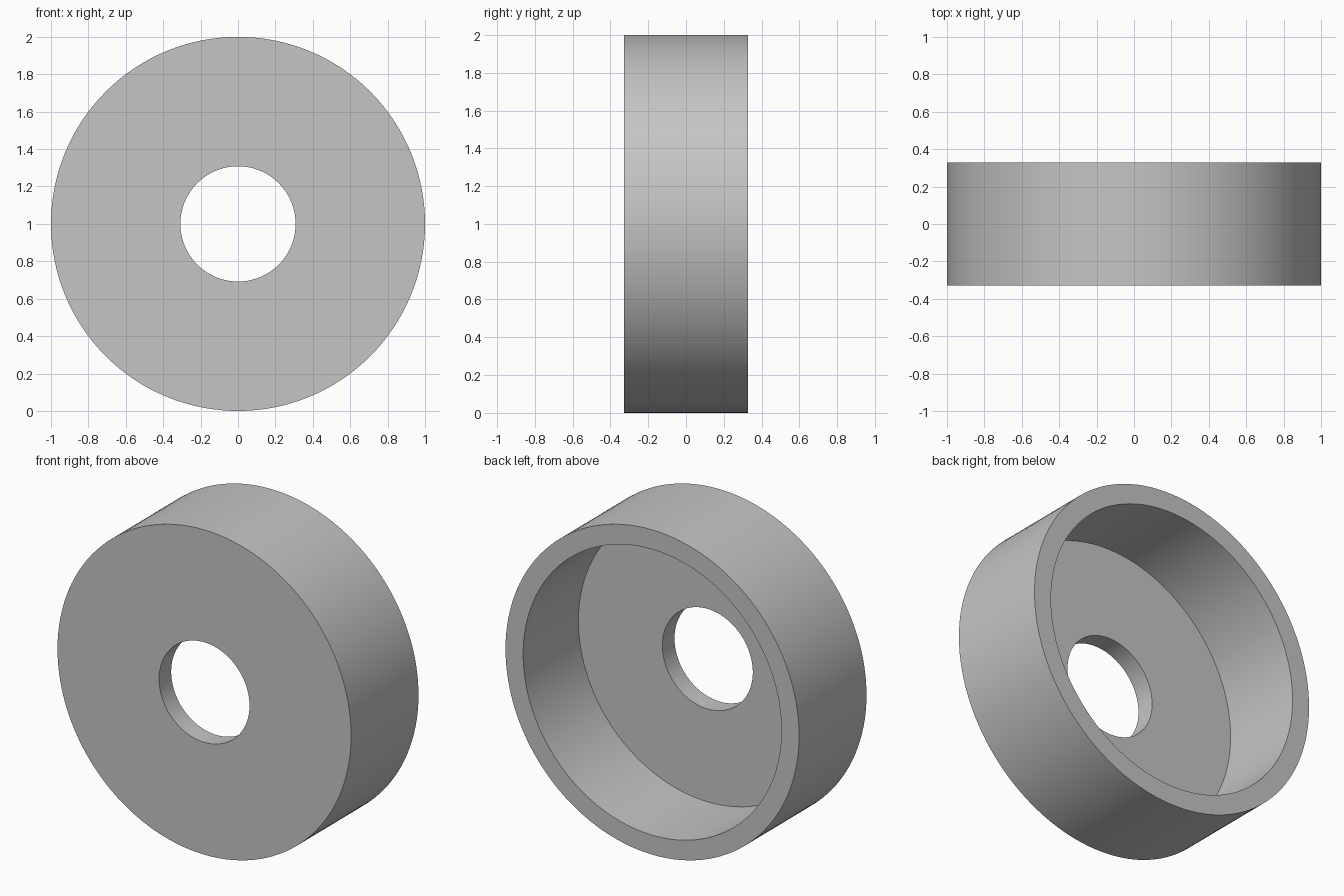
import bpy
import math
import bmesh
from mathutils import Matrix, Vector

cube = bpy.data.objects.get("Cube")
if cube:
    bpy.data.objects.remove(cube, do_unlink=True)

# Plain grey material
grey = bpy.data.materials.new("grey")
grey.use_nodes = True
colour = (0.56, 0.56, 0.56, 1)
grey.diffuse_color = colour
grey.node_tree.nodes["Principled BSDF"].inputs["Base Color"].default_value = colour

OUTER, INNER, HOLE = 1.0, 0.88, 0.308
HALF_DEPTH, FLOOR = 0.328, 0.118
SEGMENTS = 128

# Cup cross-section (radius, depth): closed floor at the front, open at the back
floor_y = FLOOR - HALF_DEPTH
profile = [(HOLE, -HALF_DEPTH), (OUTER, -HALF_DEPTH), (OUTER, HALF_DEPTH),
           (INNER, HALF_DEPTH), (INNER, floor_y), (HOLE, floor_y)]

# Revolve the section around the front-to-back axis
bm = bmesh.new()
verts = [bm.verts.new((r, y, 0)) for r, y in profile]
edges = [bm.edges.new((a, b)) for a, b in zip(verts, verts[1:] + verts[:1])]
bmesh.ops.spin(bm, geom=verts + edges, cent=(0, 0, 0), axis=(0, 1, 0),
               angle=math.tau, steps=SEGMENTS, use_merge=True)
bmesh.ops.remove_doubles(bm, verts=bm.verts, dist=0.0001)
bmesh.ops.recalc_face_normals(bm, faces=bm.faces)
bmesh.ops.transform(bm, matrix=Matrix.Translation(Vector((0, 0, OUTER))), verts=bm.verts)

mesh = bpy.data.meshes.new("cup_washer")
bm.to_mesh(mesh)
bm.free()
mesh.materials.append(grey)
washer = bpy.data.objects.new("cup_washer", mesh)
bpy.context.collection.objects.link(washer)

# Smooth round walls, crisp rims
bpy.ops.object.select_all(action='DESELECT')
washer.select_set(True)
bpy.context.view_layer.objects.active = washer
bpy.ops.object.shade_smooth_by_angle(angle=math.radians(30))
